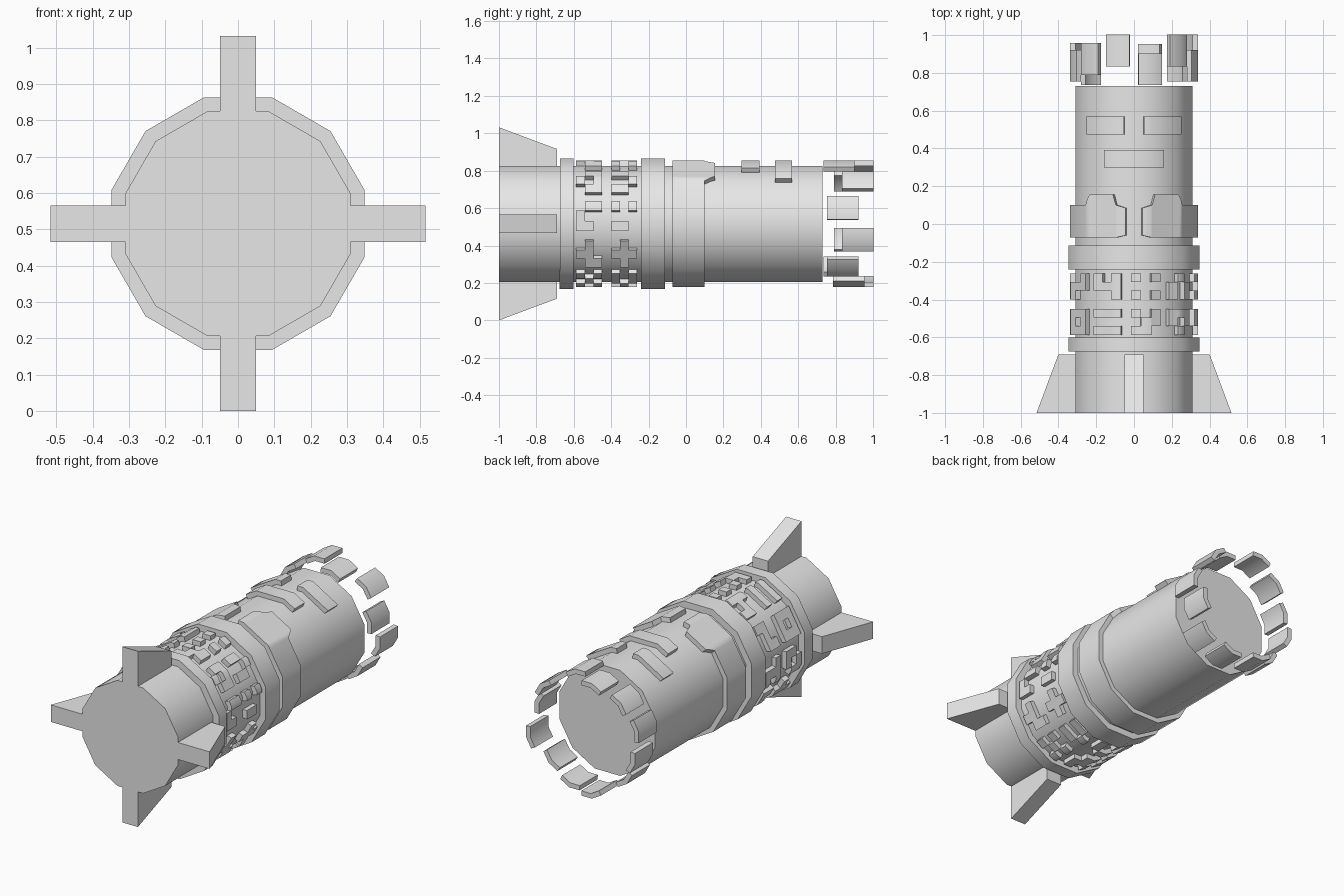
import bpy, bmesh, math
from mathutils import Matrix

cube = bpy.data.objects.get("Cube")
if cube:
    bpy.data.objects.remove(cube, do_unlink=True)

AXIS_Z = 0.516     # height of the hull axis
HULL = 0.31        # centre-to-flat distances of the 12-sided shapes
PLATE = 0.338
BAND = 0.348
STEP = 30          # degrees per side

grey = bpy.data.materials.new("hull_grey")
grey.use_nodes = True
grey.diffuse_color = (0.8, 0.8, 0.8, 1)
grey.node_tree.nodes["Principled BSDF"].inputs["Base Color"].default_value = (0.8, 0.8, 0.8, 1)


def finish(name, bm):
    """Turn a bmesh built around the y axis into a shaded object."""
    bmesh.ops.recalc_face_normals(bm, faces=bm.faces[:])
    mesh = bpy.data.meshes.new(name)
    bm.to_mesh(mesh)
    bm.free()
    mesh.materials.append(grey)
    mesh.shade_smooth()
    mesh.set_sharp_from_angle(angle=math.radians(40))
    obj = bpy.data.objects.new(name, mesh)
    obj.location.z = AXIS_Z
    bpy.context.collection.objects.link(obj)
    return obj


def drum(name, flat, y0, y1):
    """Twelve-sided cylinder lying along y."""
    bm = bmesh.new()
    r = flat / math.cos(math.radians(STEP / 2))
    turn = Matrix.Rotation(math.pi / 2, 4, 'X') @ Matrix.Rotation(math.radians(STEP / 2), 4, 'Z')
    bmesh.ops.create_cone(bm, cap_ends=True, segments=12, radius1=r, radius2=r, depth=y1 - y0,
                          matrix=Matrix.Translation((0, (y0 + y1) / 2, 0)) @ turn)
    return finish(name, bm)


def on_side(angle, y, flat=PLATE):
    """Point on the 12-sided surface; angle runs from the top towards +x."""
    off = (angle + STEP / 2) % STEP - STEP / 2
    r = flat / math.cos(math.radians(off))
    a = math.radians(angle)
    return (r * math.sin(a), y, r * math.cos(a))


def plates(name, strips, inner=HULL - 0.004):
    """Bent plates; each strip is a list of (angle, y_start, y_end) stations."""
    bm = bmesh.new()
    for strip in strips:
        for (a0, s0, e0), (a1, s1, e1) in zip(strip, strip[1:]):
            k = math.floor((a0 - STEP / 2) / STEP) + 1
            cuts = [a0]
            while STEP / 2 + k * STEP < a1 - 0.01:
                if STEP / 2 + k * STEP > a0 + 0.01:
                    cuts.append(STEP / 2 + k * STEP)
                k += 1
            cuts.append(a1)
            for p, q in zip(cuts, cuts[1:]):
                t, u = (p - a0) / (a1 - a0), (q - a0) / (a1 - a0)
                corners = [(p, s0 + t * (s1 - s0)), (q, s0 + u * (s1 - s0)),
                           (q, e0 + u * (e1 - e0)), (p, e0 + t * (e1 - e0))]
                bm.faces.new([bm.verts.new(on_side(*c)) for c in corners])
    bmesh.ops.remove_doubles(bm, verts=bm.verts[:], dist=0.0005)
    made = bmesh.ops.extrude_face_region(bm, geom=bm.faces[:], use_keep_orig=True)
    for v in made["geom"]:
        if isinstance(v, bmesh.types.BMVert):
            v.co.x *= inner / PLATE
            v.co.z *= inner / PLATE
    return finish(name, bm)


def block(a0, a1, y0, y1):
    return [(a0, y0, y1), (a1, y0, y1)]


# Hull and raised bands
drum("hull", HULL, -1.0, 0.73)
drum("front_band", BAND, -0.675, -0.602)
drum("middle_band", BAND, -0.24, -0.113)

# Four tapered fins
for i, side in enumerate(("top", "left", "bottom", "right")):
    bm = bmesh.new()
    outline = [(HULL, -1.0), (0.516, -1.0), (0.40, -0.69), (HULL, -0.69)]
    ends = [[bm.verts.new((x, y, r)) for r, y in outline] for x in (-0.05, 0.05)]
    for e in ends:
        bm.faces.new(e)
    for j in range(4):
        n = (j + 1) % 4
        bm.faces.new((ends[0][j], ends[0][n], ends[1][n], ends[1][j]))
    bmesh.ops.rotate(bm, verts=bm.verts[:], matrix=Matrix.Rotation(i * math.pi / 2, 3, 'Y'))
    finish(side + "_fin", bm)

# Wrapped collar, open at the top, with a tab on each side
half = [(7.5, -0.06, 0.085), (16, -0.072, 0.1), (19, -0.072, 0.155),
        (43, -0.072, 0.155), (48, -0.072, 0.1)]
plates("collar", [half + [(360 - a, s, e) for a, s, e in reversed(half)]])

# Top plates
plates("top_plates", [block(-28, 28, 0.298, 0.393),
                      block(9, 46, 0.475, 0.568), block(-46, -9, 0.475, 0.568)])

# Floating blocks around the rear, staggered along y
starts = [0.735, 0.835, 0.755, 0.835, 0.755, 0.787,
          0.835, 0.735, 0.79, 0.755, 0.79, 0.835]
plates("rear_blocks", [block(4 + i * STEP, 26 + i * STEP, y, y + 0.167)
                       for i, y in enumerate(starts)], inner=HULL)

# Two belts of raised glyphs: rows run round the hull, columns from front to back
front_glyphs = ["X.X XX. .XX", ".XX X.X .XX", ".XX X.. XX.", ".X. XX. .XX", "X.X .X. X.X",
                "XX. .XX X.X", "X.X XXX .X.", "XX. X.X .XX", "XXX X.X XXX", "X.X X.X X.X"]
rear_glyphs = ["X.X ... X.X", "XX. ..X XX.", "X.X ... XX.", ".X. XXX .X.", "X.X X.X .X.",
               ".XX X.. X.X", "XXX .X. XX.", "X.X XXX X..", "XX. .X. .XX", ".XX .X. XXX"]
CELL_ANGLE, CELL_Y = 9, 0.046
for name, glyphs, y0 in (("front_glyphs", front_glyphs, -0.587), ("rear_glyphs", rear_glyphs, -0.399)):
    cells = []
    for g, glyph in enumerate(glyphs):
        for r, row in enumerate(glyph.split()):
            for c, mark in enumerate(row):
                if mark == "X":
                    a = g * 36 - 2.7 + r * CELL_ANGLE
                    y = y0 + c * CELL_Y
                    cells.append(block(a, a + CELL_ANGLE, y, y + CELL_Y))
    plates(name, cells)
